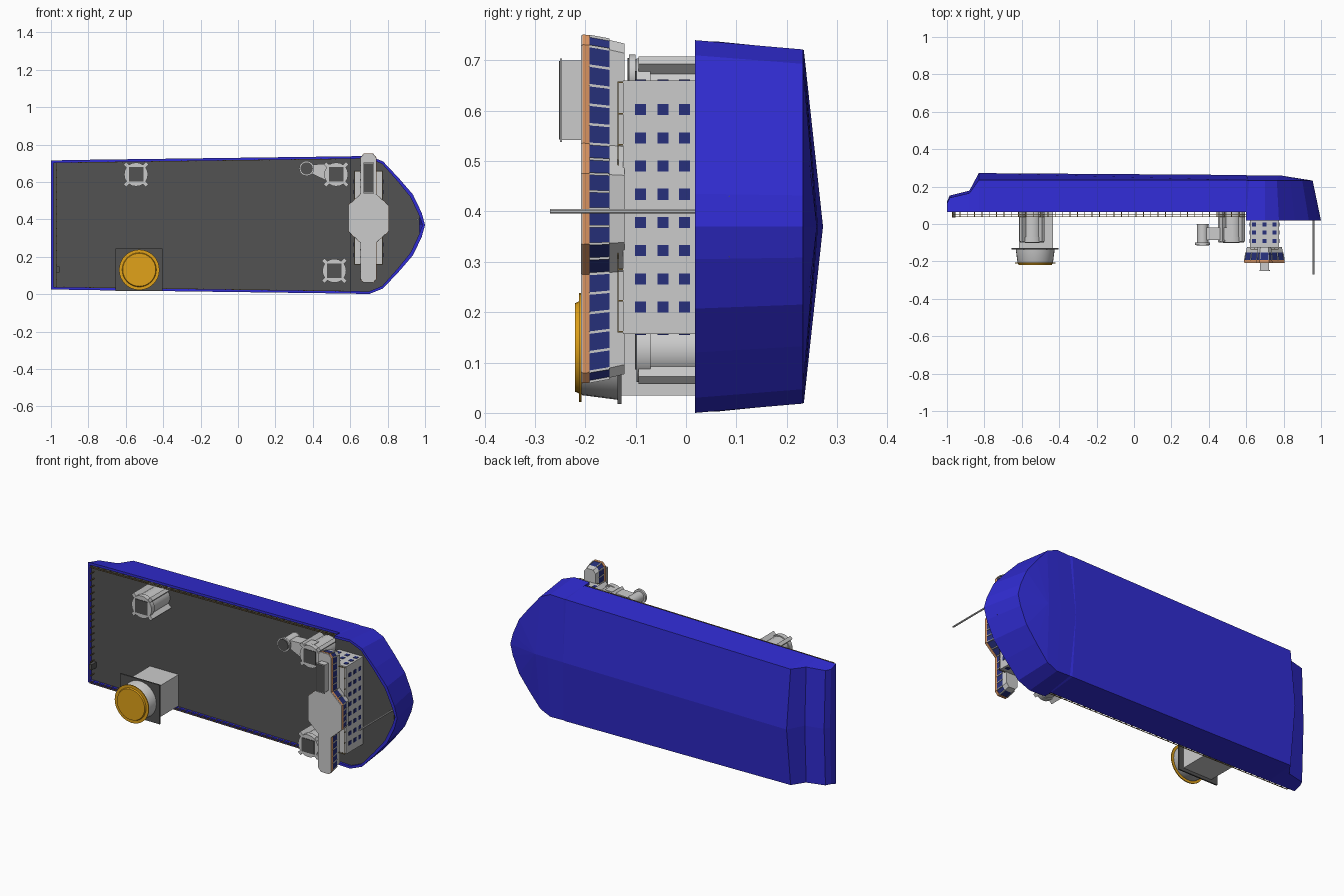
import bpy, bmesh, math
from mathutils import Vector

if "Cube" in bpy.data.objects:
    bpy.data.objects.remove(bpy.data.objects["Cube"])

def mat(name, c):
    m = bpy.data.materials.new(name)
    m.diffuse_color = (*c, 1)
    m.use_nodes = True
    m.node_tree.nodes["Principled BSDF"].inputs["Base Color"].default_value = m.diffuse_color
    return m

BLUE = mat("hull_blue", (.03, .025, .65))
NAVY = mat("window_navy", (.02, .03, .2))
DARK = mat("deck_grey", (.085, .085, .085))
ORANGE = mat("trim_orange", (.7, .3, .12))
YELLOW = mat("yellow", (.75, .36, .01))
TAN = mat("rail_tan", (.25, .17, .06))
CZ = .37  # centreline height, the ship lies on its side

def finish(bm, name, m=None):
    bmesh.ops.remove_doubles(bm, verts=bm.verts, dist=1e-5)
    bmesh.ops.recalc_face_normals(bm, faces=bm.faces)
    me = bpy.data.meshes.new(name)
    bm.to_mesh(me)
    bm.free()
    o = bpy.data.objects.new(name, me)
    bpy.context.collection.objects.link(o)
    if m:
        me.materials.append(m)
    return o

def add_rings(bm, rings, caps=True):
    vs = [[bm.verts.new(p) for p in r] for r in rings]
    n = len(vs[0])
    for a, b in zip(vs, vs[1:]):
        for i in range(n):
            bm.faces.new((a[i], a[(i + 1) % n], b[(i + 1) % n], b[i]))
    if caps:
        bm.faces.new(vs[0])
        bm.faces.new(vs[-1][::-1])

def prism(name, pts, y0, y1, m=None):
    bm = bmesh.new()
    add_rings(bm, [[(x, y, z) for x, z in pts] for y in (y0, y1)])
    return finish(bm, name, m)

def add_box(bm, x0, x1, y0, y1, z0, z1):
    add_rings(bm, [[(x0, y, z0), (x1, y, z0), (x1, y, z1), (x0, y, z1)] for y in (y0, y1)])

def box(name, *b, m=None):
    bm = bmesh.new()
    add_box(bm, *b)
    return finish(bm, name, m)

def circle(x, z, r, n=24):
    return [(x + r * math.cos(2 * math.pi * i / n), z + r * math.sin(2 * math.pi * i / n)) for i in range(n)]

def turned(name, x, z, prof, m=None, n=24):
    # prof: (y, radius) steps along the ship's vertical
    bm = bmesh.new()
    add_rings(bm, [[(a, y, b) for a, b in circle(x, z, r, n)] for y, r in prof])
    o = finish(bm, name, m)
    for p in o.data.polygons:
        p.use_smooth = len(p.vertices) == 4
    o.data.set_sharp_from_angle(angle=math.radians(35))
    return o

def add_beam(bm, a, b, r, n=4):
    a, b = Vector(a), Vector(b)
    q = (b - a).to_track_quat('Z', 'Y')
    ring = [q @ Vector((r * math.cos(2 * math.pi * (i + .5) / n), r * math.sin(2 * math.pi * (i + .5) / n), 0)) for i in range(n)]
    add_rings(bm, [[a + v for v in ring], [b + v for v in ring]])

# Hull: columns of top, chine and keel points, stern to bow
cols = []  # top x, half width, top y, chine x, half width, chine y, keel x, keel y
for x, w, yc, yk in ((-1, .345, .11, .12), (-.985, .345, .14, .152), (-.88, .347, .165, .178), (-.83, .348, .235, .272)):
    cols.append((x, w, .065, x, w - .015, yc, x, yk))
cols.append((.6, .367, .065, .6, .35, .234, .6, .262))
for x, w in ((.6, .367), (.7, .37), (.775, .34), (.86, .25), (.935, .163), (.982, .065), (1, 0)):
    cols.append((x, w, .018, .7 + (x - .7) * .85, w * .95, .232, min(x, .78), .26))
T = .014
bm = bmesh.new()
for s in (1, -1):
    lines = []
    for tx, w, ty, cx, cw, cy, kx, ky in cols:
        ix = max(-1 + T, tx - T * max(0, min(1, (tx - .7) / .25)))
        iw = max(0, w - T)
        lines.append([(kx, ky, CZ), (cx, cy, CZ + s * cw), (tx, ty, CZ + s * w),
                      (ix, ty, CZ + s * iw), (ix, ty + .02, CZ + s * iw)])
    vs = [[bm.verts.new(p) for p in l] for l in lines]
    for a, b in zip(vs, vs[1:]):
        for i in range(4):
            bm.faces.new((a[i], a[i + 1], b[i + 1], b[i]))
    bm.faces.new([bm.verts.new(p) for p in (lines[0][0], lines[0][1], lines[0][2], (-1, .065, CZ))])
    bm.faces.new([bm.verts.new(p) for p in (lines[0][2], lines[0][3], (-1 + T, .065, CZ), (-1, .065, CZ))])
    bm.faces.new([bm.verts.new(p) for p in (lines[0][3], lines[0][4], (-1 + T, .085, CZ), (-1 + T, .065, CZ))])
bmesh.ops.dissolve_degenerate(bm, dist=1e-5, edges=bm.edges)
finish(bm, "hull", BLUE)

# Decks
prism("main_deck", [(-.99, CZ - .335), (.61, CZ - .357), (.61, CZ + .357), (-.99, CZ + .335)], .078, .086, DARK)
half = [(.6, .357), (.7, .36), (.77, .33), (.85, .243), (.924, .157), (.97, .06)]
prism("bow_deck", [(x, CZ + w) for x, w in half] + [(x, CZ - w) for x, w in half[::-1]], .03, .086, DARK)

# Side and stern railings
bm = bmesh.new()
for s in (1, -1):
    a, b = (-.97, .038, CZ + s * .332), (.6, .038, CZ + s * .354)
    for h in (0, .012):
        add_beam(bm, (a[0], a[1] + h, a[2]), (b[0], b[1] + h, b[2]), .002)
    for i in range(41):
        p = Vector(a).lerp(Vector(b), i / 40)
        add_beam(bm, p, p + Vector((0, .042, 0)), .003)
add_beam(bm, (-.97, .038, CZ - .332), (-.97, .038, CZ + .332), .002)
for i in range(18):
    z = CZ - .332 + .664 * i / 17
    add_beam(bm, (-.97, .038, z), (-.97, .08, z), .003)
finish(bm, "deck_railing", TAN)

# Accommodation block with windows on every side
X0, X1, Z0, Z1 = .62, .775, .157, .66
box("accommodation", X0, X1, -.125, .035, Z0, Z1)
bm = bmesh.new()
h, e = .011, .002
for y in (-.09, -.046, -.003):
    for i in range(8):
        z = .21 + .056 * i
        for x in (X0, X1):
            add_box(bm, x - e, x + e, y - h, y + h, z - h, z + h)
    for x in (.642, .697, .752):
        for z in (Z0, Z1):
            add_box(bm, x - h, x + h, y - h, y + h, z - e, z + e)
finish(bm, "cabin_windows", NAVY)
bm = bmesh.new()
corners = [(X0 + .004, Z0 + .004), (X1 - .004, Z0 + .004), (X1 - .004, Z1 - .004), (X0 + .004, Z1 - .004)]
for i in range(4):
    (ax, az), (bx, bz) = corners[i], corners[(i + 1) % 4]
    add_beam(bm, (ax, -.135, az), (bx, -.135, bz), .002)
    for k in range(8):
        x, z = ax + (bx - ax) * k / 8, az + (bz - az) * k / 8
        add_beam(bm, (x, -.135, z), (x, -.12, z), .002)
finish(bm, "roof_railing", TAN)

# Bridge: flared layers following one outline
BX, BZ = .697, .405
q = [(.042, .13), (.042, .325), (.025, .345)]
right = [(.108, .07)] + q
loop = right + [(-x, z) for x, z in right[::-1]]
loop += [(-x, -z) for x, z in right] + [(x, -z) for x, z in right[::-1]]

def ring(y, k):
    return [(BX + x * k, y, BZ + z * (1 - (1 - k) * .35)) for x, z in loop]

for name, y0, k0, y1, k1, m in (("bridge_base", -.122, .86, -.152, .92, None), ("bridge_windows", -.152, .92, -.192, .98, NAVY),
                                ("bridge_trim", -.192, 1, -.205, 1.01, ORANGE), ("bridge_roof", -.205, 1, -.208, .99, None)):
    bm = bmesh.new()
    add_rings(bm, [ring(y0, k0), ring(y1, k1)])
    finish(bm, name, m)
bm = bmesh.new()
lo, hi = ring(-.152, .925), ring(-.192, .985)
for i in range(len(lo)):
    j = (i + 1) % len(lo)
    a, b, c, d = (Vector(p) for p in (lo[i], lo[j], hi[i], hi[j]))
    n = max(1, round((b - a).length / .036))
    for k in range(n):
        add_beam(bm, a.lerp(b, k / n), c.lerp(d, k / n), .0035)
finish(bm, "bridge_mullions")

# Funnel on the bridge roof and the foremast
box("funnel", .675, .722, -.248, -.2, .542, .70)
box("funnel_rim", .67, .726, -.25, -.246, .538, .704)
box("funnel_mouth", .675, .722, -.252, -.249, .543, .699, m=DARK)
bm = bmesh.new()
add_beam(bm, (.96, .04, .4), (.96, -.27, .4), .005, 8)
finish(bm, "foremast")

# Leg columns: round collar with a square well and diagonal lugs
def column(name, x, z):
    turned(name, x, z, [(.085, .058), (-.07, .058), (-.07, .064), (-.098, .064), (-.098, .05)], n=20)
    bm = bmesh.new()
    for k in range(4):
        t = math.pi / 4 + k * math.pi / 2
        c, s = math.cos(t), math.sin(t)
        pts = [(x + c * u - s * v, z + s * u + c * v) for u, v in ((.04, -.01), (.085, -.01), (.085, .01), (.04, .01))]
        add_rings(bm, [[(px, y, pz) for px, pz in pts] for y in (.085, -.094)])
    finish(bm, name + "_lugs")
    box(name + "_well", x - .039, x + .039, -.101, -.09, z - .039, z + .039, m=DARK)

column("forward_column_upper", .525, .64)
column("forward_column_lower", .515, .125)
column("aft_column", -.545, .64)

# Bracket arm and side drum
prism("drum_arm", [(.53, .58), (.53, .70), (.38, .692), (.38, .65)], -.02, -.085)
turned("side_drum", .367, .672, [(0, .034), (-.004, .034), (-.004, .03), (-.1, .03), (-.1, .04), (-.113, .04)])
turned("drum_cap", .367, .672, [(-.112, .033), (-.116, .033)], DARK)

# Main crane pedestal with yellow head
box("crane_pedestal", -.615, -.432, -.128, .085, .035, .215)
box("crane_plate", -.655, -.403, -.136, -.128, .018, .243, m=DARK)
turned("crane_drum", -.528, .13, [(-.136, .104), (-.205, .095), (-.218, .088)], n=32)
turned("crane_ring", -.528, .13, [(-.207, .108), (-.212, .108)], YELLOW, 32)
turned("crane_cap", -.528, .13, [(-.211, .092), (-.22, .088)], YELLOW, 32)

# Stern locker
box("stern_locker", -.972, -.955, .035, .08, .115, .148, m=DARK)
